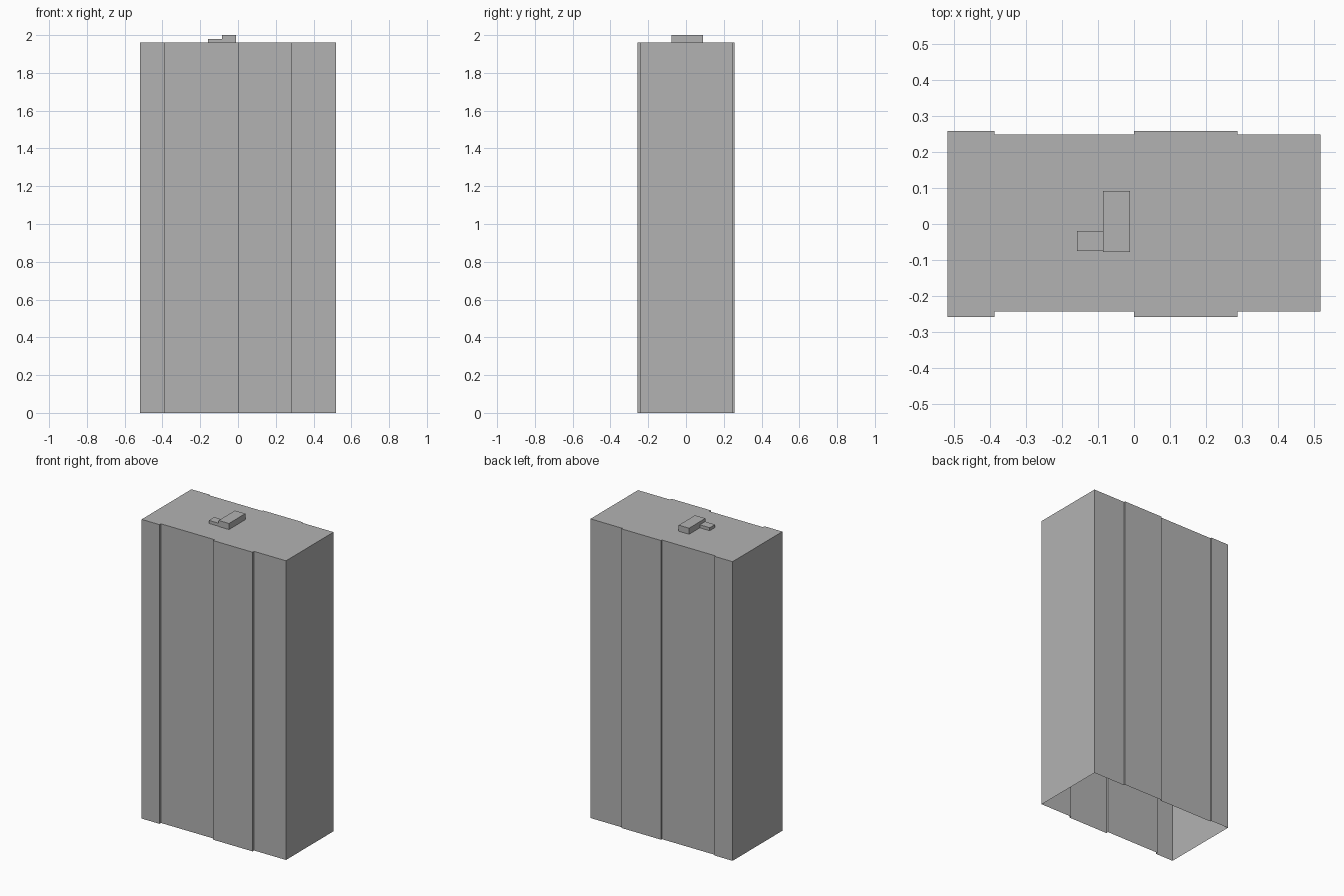
import bpy
import bmesh

cube = bpy.data.objects.get("Cube")
if cube:
    bpy.data.objects.remove(cube, do_unlink=True)

# Single concrete grey for the whole building
grey = bpy.data.materials.new("concrete grey")
grey.use_nodes = True
colour = (0.45, 0.45, 0.45, 1)
grey.diffuse_color = colour
grey.node_tree.nodes["Principled BSDF"].inputs["Base Color"].default_value = colour


def open_prism(name, outline, bottom, top):
    """Extrude an outline upward, with a cap on top and no floor."""
    bm = bmesh.new()
    low = [bm.verts.new((x, y, bottom)) for x, y in outline]
    high = [bm.verts.new((x, y, top)) for x, y in outline]
    for i in range(len(outline)):
        j = (i + 1) % len(outline)
        bm.faces.new((low[i], low[j], high[j], high[i]))
    bm.faces.new(high)
    mesh = bpy.data.meshes.new(name)
    bm.to_mesh(mesh)
    bm.free()
    mesh.materials.append(grey)
    obj = bpy.data.objects.new(name, mesh)
    bpy.context.collection.objects.link(obj)
    return obj


def rectangle(x0, x1, y0, y1):
    return [(x0, y0), (x1, y0), (x1, y1), (x0, y1)]


# Tower footprint: bays alternate between projecting and recessed
bay_edges = [-0.518, -0.388, 0.0, 0.287, 0.518]


def facade(projecting, recessed):
    points = []
    for i in range(len(bay_edges) - 1):
        y = recessed if i % 2 else projecting
        points += [(bay_edges[i], y), (bay_edges[i + 1], y)]
    return points


roof = 1.96
front = facade(-0.258, -0.243)
back = facade(0.258, 0.249)
open_prism("tower_block", front + back[::-1], 0, roof)

# Rooftop plant rooms
open_prism("roof_plant_room", rectangle(-0.086, -0.011, -0.078, 0.091), roof, 2.0)
open_prism("roof_annex", rectangle(-0.158, -0.086, -0.075, -0.02), roof, 1.98)
